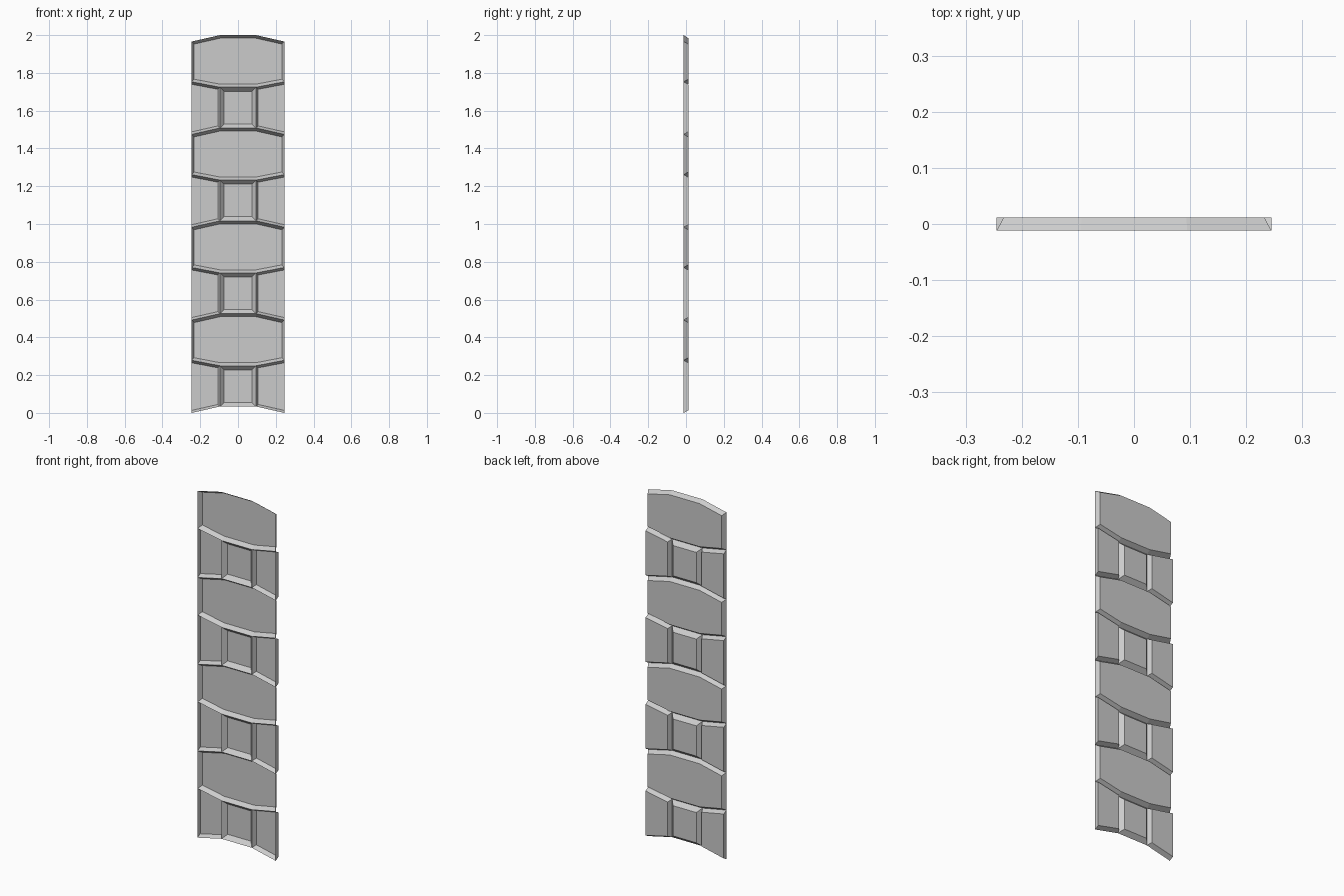
import bpy
import bmesh
from mathutils import Vector
from mathutils.geometry import intersect_line_line_2d, intersect_line_line

if "Cube" in bpy.data.objects:
    bpy.data.objects.remove(bpy.data.objects["Cube"])

HALF_WIDTH, CORNER = 0.245, 0.095    # strip half width, bend in the outline
FRONT, BACK = -0.012, 0.012          # open rim plane, raised face plane
PITCH, DROP = 0.4915, 0.034          # repeat length, slope of the block ends
HEX_LOW = 0.276                      # centre depth of a wide block

grey = bpy.data.materials.new("Rubber grey")
grey.use_nodes = True
grey.diffuse_color = (0.6, 0.6, 0.6, 1)
grey.node_tree.nodes["Principled BSDF"].inputs["Base Color"].default_value = (0.6, 0.6, 0.6, 1)


def inset_outline(points, insets):
    """Move each edge of a counter-clockwise outline inward by its own distance."""
    lines = []
    for i, a in enumerate(points):
        b = points[(i + 1) % len(points)]
        d = (b - a).normalized()
        shift = Vector((-d.y, d.x)) * insets[i]
        lines.append(((a + shift).to_3d(), (b + shift).to_3d()))
    return [intersect_line_line(*lines[i - 1], *lines[i])[0] for i in range(len(lines))]


def open_block(name, outline, insets):
    """Hollow block: open rim in front, sloped walls, flat face at the back."""
    points = [Vector(p) for p in outline]
    bm = bmesh.new()
    rim = [bm.verts.new((p.x, FRONT, p.y)) for p in points]
    face = [bm.verts.new((p.x, BACK, p.y)) for p in inset_outline(points, insets)]
    bm.faces.new(face[::-1])
    for i in range(len(rim)):
        j = (i + 1) % len(rim)
        bm.faces.new((rim[j], rim[i], face[i], face[j]))
    # point every face away from the hollow side
    bm.normal_update()
    if max(bm.faces, key=lambda f: abs(f.normal.y)).normal.y < 0:
        bmesh.ops.reverse_faces(bm, faces=bm.faces)
    mesh = bpy.data.meshes.new(name)
    bm.to_mesh(mesh)
    bm.free()
    mesh.materials.append(grey)
    bpy.context.collection.objects.link(bpy.data.objects.new(name, mesh))


for row in range(4):
    top = 2 - row * PITCH
    low = top - HEX_LOW
    end = top - PITCH
    w, c = HALF_WIDTH, CORNER

    # wide hexagonal-style block with bent ends
    open_block(f"wide_block_{row + 1}",
               [(-c, low), (c, low), (w, low + DROP * 0.85), (w, top - DROP),
                (c, top), (-c, top), (-w, top - DROP), (-w, low + DROP * 0.85)],
               [0.016, 0.016, 0.013, 0.016, 0.016, 0.016, 0.013, 0.016])

    # small centre block
    open_block(f"centre_block_{row + 1}",
               [(-c, end), (c, end), (c, low), (-c, low)], [0.022] * 4)

    # mirrored side blocks with a straight outer wall
    for side, label in ((1, "left"), (-1, "right")):
        outline = [(side * c, end), (side * w, end - DROP),
                   (side * w, low + DROP * 0.85), (side * c, low)]
        insets = [0.013, 0, 0.013, 0.012]
        if side < 0:
            outline.reverse()
            insets = [0.013, 0, 0.013, 0.012]
        open_block(f"{label}_side_block_{row + 1}", outline, insets)
